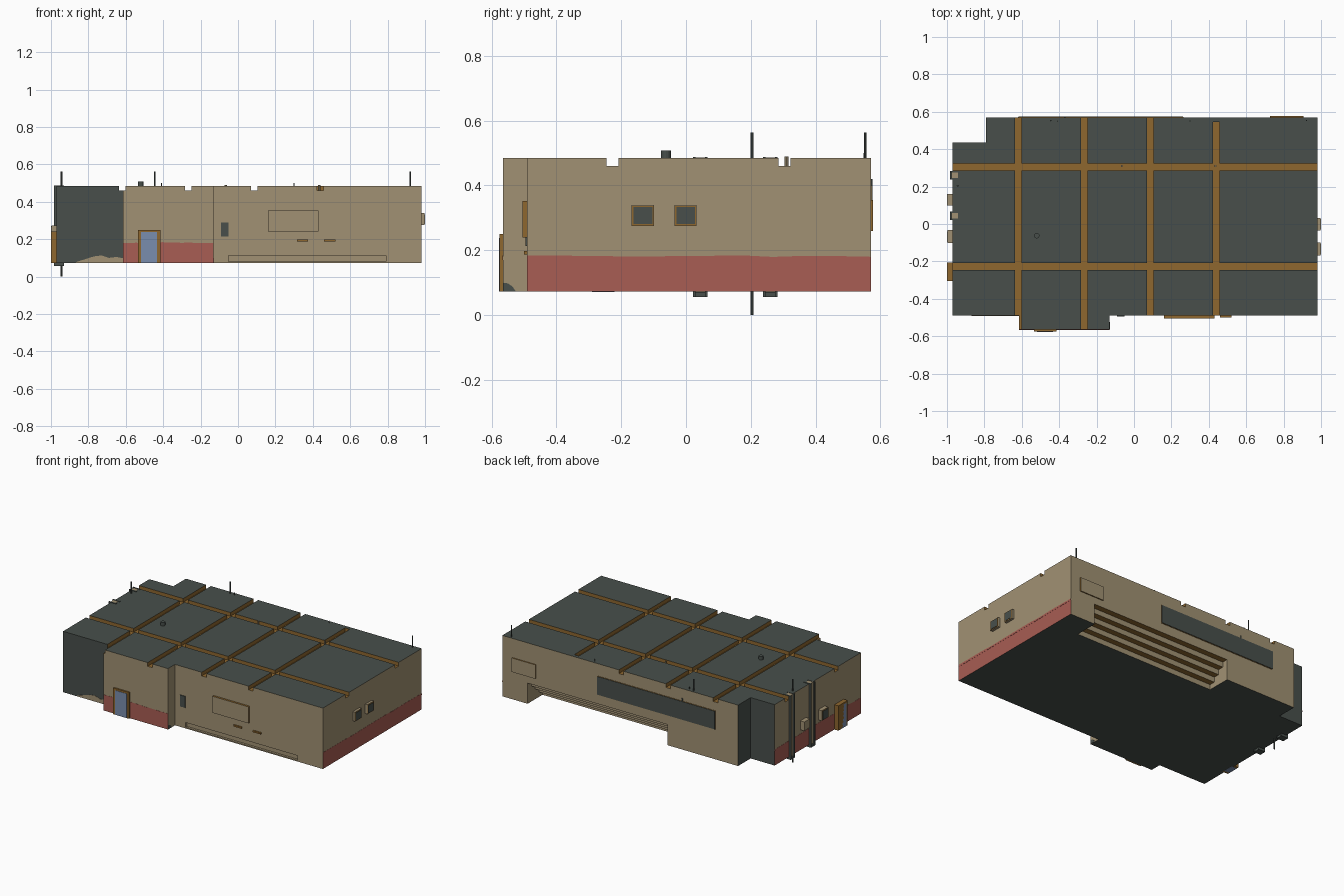
import bpy, bmesh, math, random

if "Cube" in bpy.data.objects:
    bpy.data.objects.remove(bpy.data.objects["Cube"])
random.seed(4)

def mat(name, rgb):
    m = bpy.data.materials.new(name)
    lin = [((c / 255 + 0.055) / 1.055) ** 2.4 for c in rgb]
    m.diffuse_color = (*lin, 1)
    m.use_nodes = True
    m.node_tree.nodes["Principled BSDF"].inputs["Base Color"].default_value = m.diffuse_color
    return m

BEIGE = mat("sand_beige", (161, 145, 115))
DARK = mat("slate_dark", (72, 79, 75))
RED = mat("brick_red", (168, 93, 83))
BROWN = mat("trim_brown", (142, 103, 47))
BLUE = mat("door_blue", (122, 141, 174))
MATS = [BEIGE, DARK, RED, BROWN, BLUE]

def finish(name, bm, m=None):
    bmesh.ops.recalc_face_normals(bm, faces=bm.faces)
    me = bpy.data.meshes.new(name)
    bm.to_mesh(me)
    bm.free()
    for k in ([m] if m else MATS):
        me.materials.append(k)
    ob = bpy.data.objects.new(name, me)
    bpy.context.collection.objects.link(ob)
    return ob

def box(name, x, y, z, m=None):
    bm = bmesh.new()
    bmesh.ops.create_cube(bm, size=1)
    for v in bm.verts:
        v.co = [(r[0] + r[1]) / 2 + c * (r[1] - r[0]) for r, c in zip((x, y, z), v.co)]
    return finish(name, bm, m)

def prism(bm, pts, d):
    f = bm.faces.new([bm.verts.new(p) for p in pts])
    r = bmesh.ops.extrude_face_region(bm, geom=[f])
    bmesh.ops.translate(bm, vec=d, verts=[v for v in r["geom"] if isinstance(v, bmesh.types.BMVert)])

def pole(name, x, y, z0, z1, r, m, sides=8):
    bm = bmesh.new()
    bmesh.ops.create_cone(bm, cap_ends=True, segments=sides, radius1=r, radius2=r, depth=z1 - z0)
    bmesh.ops.translate(bm, vec=(x, y, (z0 + z1) / 2), verts=bm.verts)
    return finish(name, bm, m)

# Building body: extruded floor plan with a split line for the red base
plan = [(-.97, -.49), (-.615, -.49), (-.615, -.565), (-.13, -.565), (-.13, -.49),
        (.98, -.49), (.98, .57), (-.79, .57), (-.79, .435), (-.97, .435)]
bm = bmesh.new()
prism(bm, [(x, y, .072) for x, y in plan], (0, 0, .413))
bmesh.ops.bisect_plane(bm, geom=bm.verts[:] + bm.edges[:] + bm.faces[:],
                       plane_co=(0, 0, .178), plane_no=(0, 0, 1))
body = finish("building_body", bm)

def cut(name, x, y, z):
    c = box(name, x, y, z)
    c.hide_render = True
    md = body.modifiers.new(name, 'BOOLEAN')
    md.operation, md.solver, md.object = 'DIFFERENCE', 'EXACT', c
    bpy.context.view_layer.objects.active = body
    bpy.ops.object.modifier_apply(modifier=name)
    bpy.data.objects.remove(c)

# Roof grooves
for gx in (-.62, -.265, .088, .44):
    cut("groove_cutter", (gx - .0175, gx + .0175), (-.7, .545 if gx == .44 else .7), (.46, .6))
for gy in (-.227, .304):
    cut("groove_cutter", (-1.1, 1.1), (gy - .019, gy + .019), (.46, .6))
# Stepped recess under the back wall and low slot in front
for i in range(4):
    cut("step_cutter", (-.26, .79), (.57 - .04 * (i + 1), .7), (0, .212 - .035 * i))
cut("slot_cutter", (-.05, .79), (-.6, -.475), (.08, .112))

# Body colours by direction and height
for p in body.data.polygons:
    c, n = p.center, p.normal
    low = min(body.data.vertices[v].co.z for v in p.vertices)
    k = 0
    if n.z > .5:
        k = 1 if c.z > .47 else (3 if c.z > .4 else 0)
    elif n.z < -.5:
        k = 3 if c.z > .08 and c.y > 0 else 1
    elif low > .459:
        k = 3
    elif (n.y < -.9 and c.x < -.62) or (c.x < -.785 and c.y > .43 and c.x > -.96):
        k = 1
    elif c.z < .178 and (abs(n.x) > .9 and (c.x > .975 or c.x < -.965) or n.y < -.9 and c.y < -.56):
        k = 2
    p.material_index = k

# Worn patches of sand colour on the dark front wall, ragged edge on the red bands
def ragged(name, m, pts, flat, d):
    bm = bmesh.new()
    prism(bm, [flat(a, z) for a, z in pts], d)
    finish(name, bm, m)

ragged("worn_plaster", BEIGE, [(-.615, .073), (-.615, .098), (-.65, .105), (-.69, .1), (-.73, .113),
       (-.77, .108), (-.81, .095), (-.86, .08), (-.87, .073)],
       lambda a, z: (a, -.49, z), (0, -.002, 0))
ragged("worn_corner", DARK, [(-.565, .073), (-.565, .1), (-.55, .098), (-.535, .088), (-.525, .073)],
       lambda a, z: (-.13, a, z), (.002, 0, 0))

def band(a0, a1):
    top = [(a0 + (a1 - a0) * i / 14, .178 + random.uniform(.001, .006)) for i in range(15)]
    return [(a0, .17)] + top + [(a1, .17)]

ragged("red_edge_front", RED, band(-.615, -.13), lambda a, z: (a, -.565, z), (0, -.001, 0))
ragged("red_edge_right", RED, band(-.49, .57), lambda a, z: (.98, a, z), (.001, 0, 0))
ragged("red_edge_left", RED, band(-.49, .435), lambda a, z: (-.97, a, z), (-.001, 0, 0))

# Front door
box("front_door_frame", (-.535, -.415), (-.575, -.56), (.072, .25), BROWN)
box("front_door", (-.518, -.432), (-.577, -.56), (.073, .238), BLUE)
# Left side door
box("side_door_frame", (-1, -.96), (-.305, -.205), (.072, .24), BROWN)
box("side_door", (-.9995, -.96), (-.29, -.22), (.0715, .228), BLUE).location.x = -.0005

# Boxed windows: protruding frame with dark pane and thin brown border
def side_window(name, s, face, y, z):
    def span(a, b):
        return tuple(sorted((s * a, s * b)))
    box(name + "_box", span(face - .01, .996), y, z, BEIGE)
    box(name + "_border", span(.98, .998), y, z, BROWN)
    box(name + "_pane", span(.98, 1), (y[0] + .004, y[1] - .004), (z[0] + .004, z[1] - .004), DARK)
    box(name + "_hood", span(face - .01, .9965), (y[0] - .002, y[1] + .002), (z[0] - .002, z[1] + .002), BEIGE)

side_window("right_window_a", 1, .98, (-.166, -.1), (.277, .337))
side_window("right_window_b", 1, .98, (-.034, .031), (.277, .337))
side_window("left_window", -1, .97, (-.1, -.035), (.205, .27))
box("left_vent_box", (-1, -.96), (.1, .16), (.21, .27), BEIGE)

# Wall panels with brown rims
def panel(name, x, y, z):
    ob = box(name, x, y, z)
    for p in ob.data.polygons:
        p.material_index = 0 if abs(p.normal.y) > .5 else 3

panel("front_panel", (.16, .43), (-.504, -.48), (.24, .352))
panel("back_panel", (.727, .905), (.56, .577), (.26, .355))
box("back_window_frame", (-.62, .265), (.56, .573), (.275, .402), BROWN)
box("back_window", (-.618, .263), (.56, .576), (.277, .4), DARK)
box("front_vent", (-.09, -.05), (-.495, -.48), (.213, .29), DARK)
for sx in (.345, .49):
    box("front_sill", (sx - .03, sx + .03), (-.5, -.48), (.187, .197), BROWN)

# Vertical rail pairs on the left wall
for cy in (.044, .26):
    for s in (-1, 1):
        box("wall_rail", (-.985, -.93), (cy + s * .019 - .004, cy + s * .019 + .004), (.056, .488), DARK)
    box("rail_web", (-.976, -.94), (cy - .017, cy + .017), (.065, .486), BEIGE)
    box("rail_foot", (-.985, -.935), (cy - .023, cy + .023), (.056, .071), DARK)

# Roof antennas and fittings
pole("tall_antenna", -.943, .204, 0, .563, .005, DARK)
pole("back_antenna_left", -.445, .553, .4, .563, .004, DARK)
pole("back_antenna_right", .922, .553, .4, .563, .004, DARK)
pole("roof_vent", -.52, -.062, .47, .507, .015, DARK, 12)
for px, py in ((-.065, .31), (.435, .31)):
    pole("groove_stud", px, py, .455, .49, .006, BEIGE)
for px in (-.41, .3):
    pole("roof_stub", px, .55, .47, .5, .003, DARK)
pole("window_bracket", -.37, .57, .3, .42, .005, DARK)
